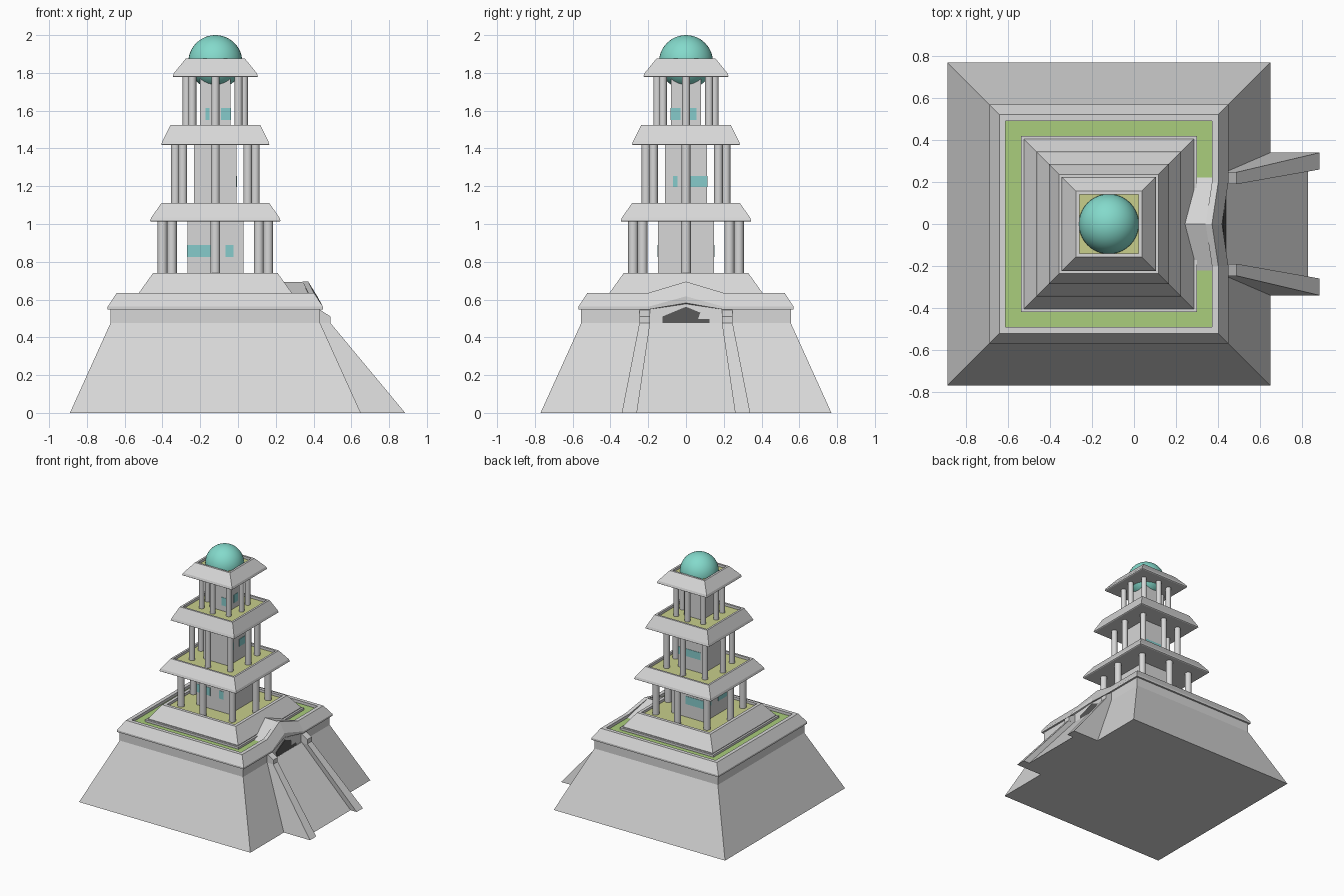
import bpy, bmesh, math

if "Cube" in bpy.data.objects:
    bpy.data.objects.remove(bpy.data.objects["Cube"])

CX = -0.12  # tower axis


def mat(name, rgb):
    m = bpy.data.materials.new(name)
    m.diffuse_color = (*rgb, 1)
    m.use_nodes = True
    m.node_tree.nodes["Principled BSDF"].inputs["Base Color"].default_value = m.diffuse_color
    return m


STONE = mat("pale_stone", (0.68, 0.68, 0.68))
GRASS = mat("grass_green", (0.40, 0.61, 0.20))
OLIVE = mat("terrace_olive", (0.58, 0.62, 0.26))
GLASS = mat("window_teal", (0.24, 0.60, 0.60))
DOME = mat("dome_turquoise", (0.23, 0.70, 0.60))
DARK = mat("dark_doorway", (0.09, 0.09, 0.09))


def build(name, verts, faces, mats, rule=None):
    me = bpy.data.meshes.new(name)
    me.from_pydata(verts, [], faces)
    for m in mats:
        me.materials.append(m)
    bm = bmesh.new()
    bm.from_mesh(me)
    bmesh.ops.recalc_face_normals(bm, faces=bm.faces)
    bm.to_mesh(me)
    bm.free()
    if rule:
        for p in me.polygons:
            p.material_index = rule(p)
    ob = bpy.data.objects.new(name, me)
    bpy.context.collection.objects.link(ob)
    return ob


def loft(name, loops, mats=(STONE,), rule=None):
    """Skin equal-length loops of points and cap both ends."""
    n = len(loops[0])
    verts = [v for lp in loops for v in lp]
    faces = [(i * n + j, i * n + (j + 1) % n, (i + 1) * n + (j + 1) % n, (i + 1) * n + j)
             for i in range(len(loops) - 1) for j in range(n)]
    faces += [tuple(range(n)), tuple(range(len(verts) - n, len(verts)))]
    return build(name, verts, faces, mats, rule)


def square(h, z):
    return [(CX + sx * h, sy * h, z) for sx, sy in ((-1, -1), (1, -1), (1, 1), (-1, 1))]


def gabled(h, z, dx=0, dz=0):
    """Square loop whose +x side rises to a peak in the middle."""
    s = square(h, z)
    x = CX + h
    return s[:2] + [(x, -0.2, z), (x + dx, 0, z + dz), (x, 0.2, z)] + s[2:]


def box(name, x0, x1, y0, y1, z0, z1, m):
    return loft(name, [[(x0, y0, z), (x1, y0, z), (x1, y1, z), (x0, y1, z)] for z in (z0, z1)], (m,))


def floor_rule(z):
    return lambda p: 1 if abs(p.center.z - z) < 0.002 and abs(p.normal.z) > 0.9 else 0


# Battered base with peaked cornice and sunken lawn
loft("base", [gabled(0.77, 0), gabled(0.555, 0.475), gabled(0.555, 0.547, -0.02, 0.03),
              gabled(0.57, 0.547, -0.03, 0.035), gabled(0.57, 0.562, -0.03, 0.055),
              gabled(0.522, 0.635, -0.03, 0.06), gabled(0.492, 0.635, -0.03, 0.06),
              gabled(0.492, 0.612)], (STONE, GRASS), floor_rule(0.612))

# Gable roof over the entrance, running back into the tower
loft("entrance_gable", [[(x, -0.235, 0.607), (x, 0, 0.694), (x, 0.235, 0.607)] for x in (0.2, 0.372)])

# Curb and sloping plinth of the tower
loft("plinth_curb", [square(0.42, 0.60), square(0.42, 0.63)])
loft("plinth", [square(0.405, 0.61), square(0.405, 0.635), square(0.33, 0.74), square(0.305, 0.74),
                square(0.305, 0.72)], (STONE, OLIVE), floor_rule(0.72))

# Flared roofs with sunken terraces: bottom half-width, top half-width, z range
for i, (hb, ht, z0, z1) in enumerate([(0.345, 0.286, 1.012, 1.11), (0.286, 0.237, 1.417, 1.525),
                                      (0.225, 0.157, 1.777, 1.875)]):
    loft(f"roof_{i + 1}", [square(hb - 0.006, z0), square(hb, z0 + 0.004), square(hb - 0.006, z0 + 0.022),
                           square(ht, z1), square(ht - 0.016, z1), square(ht - 0.016, z1 - 0.02)],
         (STONE, OLIVE), floor_rule(z1 - 0.02))


def column(name, x, y, z0, z1, r):
    n = 16
    ob = loft(name, [[(x + r * math.cos(math.tau * k / n), y + r * math.sin(math.tau * k / n), z)
                      for k in range(n)] for z in (z0, z1)])
    for p in ob.data.polygons:
        p.use_smooth = abs(p.normal.z) < 0.5


# Storeys: core half-width, z range, corner and mid-side column offsets, column radius
for s, (h, z0, z1, c, m, r) in enumerate([(0.148, 0.72, 1.015, 0.23, 0.28, 0.026),
                                          (0.112, 1.09, 1.42, 0.172, 0.212, 0.023),
                                          (0.08, 1.505, 1.78, 0.122, 0.152, 0.021)]):
    box(f"core_{s + 1}", CX - h, CX + h, -h, h, z0, z1, STONE)
    spots = [(a * c, b * c) for a in (-1, 1) for b in (-1, 1)] + [(m, 0), (-m, 0), (0, m), (0, -m)]
    for k, (x, y) in enumerate(spots):
        column(f"column_{s + 1}_{k + 1}", CX + x, y, z0, z1, r)


# Window plates: side, core half-width, start, end, z range
def window(name, side, h, a, b, z0, z1):
    t = 0.003
    if side in "FB":
        y = -h if side == "F" else h
        box(name, CX + a, CX + b, y - t, y + t, z0, z1, GLASS)
    else:
        x = CX + (h if side == "R" else -h)
        box(name, x - t, x + t, a, b, z0, z1, GLASS)


T1, T2, T3 = (0.825, 0.89), (1.195, 1.255), (1.55, 1.615)
for k, (side, h, a, b, z) in enumerate([
        ("F", 0.148, -0.148, -0.025, T1), ("F", 0.148, 0.055, 0.095, T1),
        ("B", 0.148, -0.148, 0.02, T1), ("L", 0.148, -0.148, -0.03, T1), ("L", 0.148, 0.06, 0.148, T1),
        ("R", 0.112, -0.07, -0.045, T2), ("R", 0.112, 0.025, 0.112, T2), ("B", 0.112, -0.09, 0.112, T2),
        ("F", 0.08, -0.053, -0.032, T3), ("F", 0.08, 0.03, 0.08, T3),
        ("R", 0.08, -0.08, -0.028, T3), ("R", 0.08, 0, 0.055, T3)]):
    window(f"window_{k + 1}", side, h, a, b, *z)

# Dome
bpy.ops.mesh.primitive_uv_sphere_add(segments=40, ring_count=24, radius=0.143, location=(CX, 0, 1.857))
dome = bpy.context.object
dome.name = "dome"
dome.data.materials.append(DOME)
bpy.ops.object.shade_smooth()

# Dark doorway plate
loft("doorway", [[(0.439 - d, -0.125, 0.475), (0.439 - d, 0.125, 0.475), (0.433 - d, 0.125, 0.51),
                  (0.424 - d, 0, 0.562), (0.433 - d, -0.125, 0.51)] for d in (0, 0.008)], (DARK,))

# Ramp
loft("ramp", [[(0.40, s * 0.2, 0.475), (0.44, s * 0.2, 0.475), (0.83, s * 0.27, 0), (0.40, s * 0.27, 0)]
              for s in (-1, 1)])

# Splayed ramp walls with cap blocks
for s, side in ((-1, "front"), (1, "back")):
    loft(f"ramp_wall_{side}", [[(0.40, s * yt, 0.475), (0.49, s * yt, 0.475), (0.885, s * yb, 0),
                                (0.55, s * yb, 0)] for yt, yb in ((0.19, 0.26), (0.247, 0.34))])
    loft(f"wall_cap_{side}", [[(0.42, s * y, 0.47), (0.49, s * y, 0.47), (0.49, s * y, 0.51),
                               (0.436, s * y, 0.545), (0.42, s * y, 0.545)] for y in (0.19, 0.247)])
